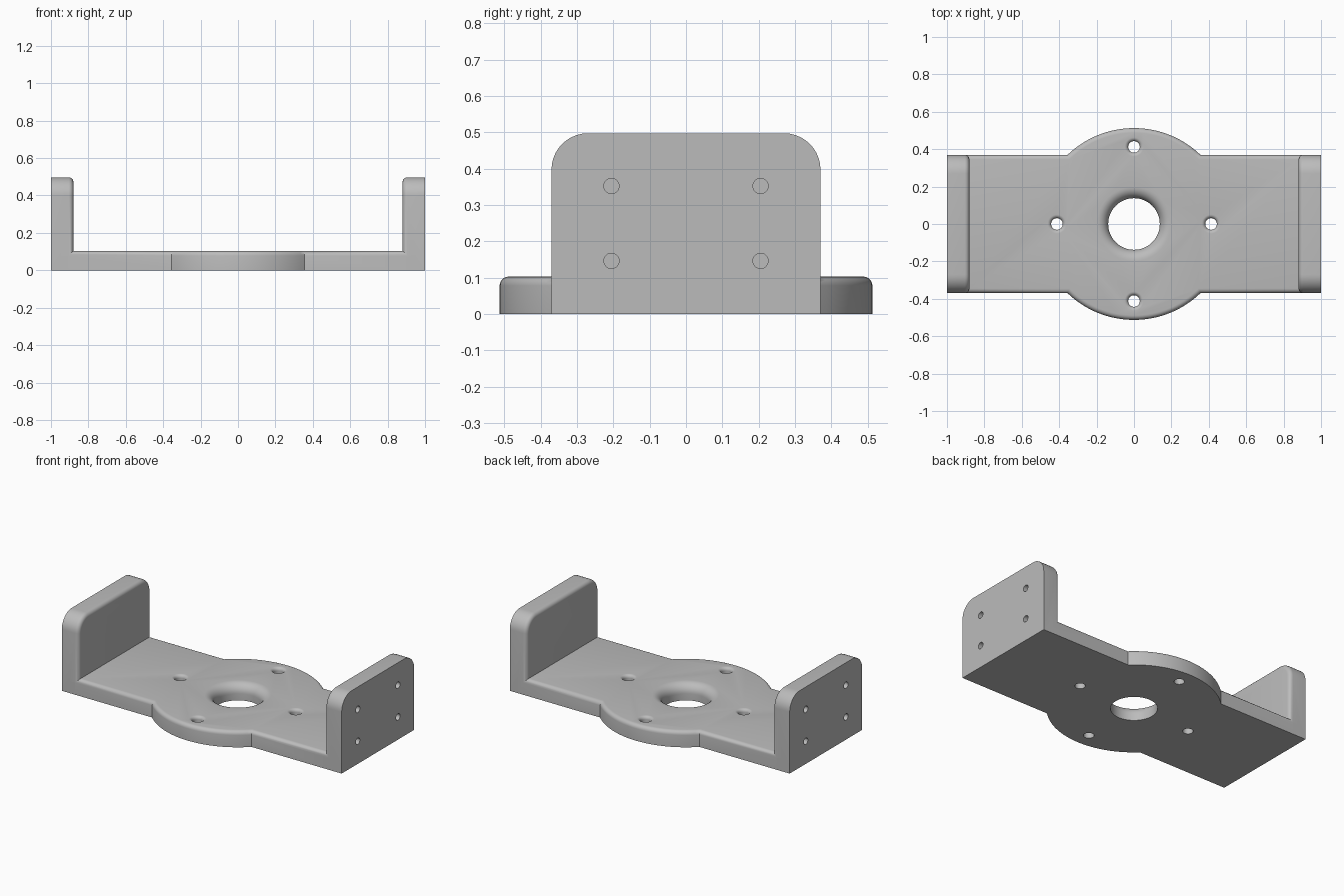
import bpy, bmesh
from math import sin, cos, pi, atan2, hypot, radians
from mathutils import Matrix

cube = bpy.data.objects.get("Cube")
if cube:
    bpy.data.objects.remove(cube, do_unlink=True)

HALF_W, THICK, HEIGHT, WALL = 0.37, 0.103, 0.497, 0.12
NECK_X, FILLET = 0.355, 0.025

grey = bpy.data.materials.new("plain grey")
grey.use_nodes = True
colour = (0.5, 0.5, 0.5, 1)
grey.diffuse_color = colour
grey.node_tree.nodes["Principled BSDF"].inputs["Base Color"].default_value = colour


def make_object(name, bm):
    bmesh.ops.recalc_face_normals(bm, faces=bm.faces)
    mesh = bpy.data.meshes.new(name)
    bm.to_mesh(mesh)
    bm.free()
    mesh.materials.append(grey)
    obj = bpy.data.objects.new(name, mesh)
    bpy.context.collection.objects.link(obj)
    return obj


def prism(name, outline, vector, round_edge):
    """Extrude an outline along vector and round the far edges that pass round_edge."""
    bm = bmesh.new()
    face = bm.faces.new([bm.verts.new(p) for p in outline])
    geom = bmesh.ops.extrude_face_region(bm, geom=[face], use_keep_orig=True)["geom"]
    far = [v for v in geom if isinstance(v, bmesh.types.BMVert)]
    bmesh.ops.translate(bm, vec=vector, verts=far)
    bmesh.ops.recalc_face_normals(bm, faces=bm.faces)
    edges = [e for e in geom if isinstance(e, bmesh.types.BMEdge) and round_edge(e)]
    bmesh.ops.bevel(bm, geom=edges, offset=FILLET, segments=5, profile=0.5,
                    affect='EDGES', clamp_overlap=False)
    return make_object(name, bm)


def lathe(bm, profile, matrix, steps):
    """Add a closed turned solid to bm from (radius, height) points."""
    rings = [[bm.verts.new(matrix @ Matrix.Rotation(2 * pi * i / steps, 4, 'Z')
                           @ Matrix.Translation((r, 0, z)).to_translation())
              for i in range(steps)] for r, z in profile]
    for low, high in zip(rings, rings[1:]):
        for i in range(steps):
            j = (i + 1) % steps
            bm.faces.new((low[i], low[j], high[j], high[i]))
    bm.faces.new(rings[0][::-1])
    bm.faces.new(rings[-1])


def hole_profile(r, f, n=8):
    """Through hole with a rounded mouth at the top of the plate."""
    arc = [(r + f - f * cos(a), THICK - f + f * sin(a))
           for a in (pi / 2 * i / n for i in range(n + 1))]
    return [(r, -0.1)] + arc + [(r + f, THICK + 0.1)]


def boolean(target, other, operation):
    mod = target.modifiers.new(operation.lower(), 'BOOLEAN')
    mod.operation, mod.solver, mod.object = operation, 'EXACT', other
    bpy.context.view_layer.objects.active = target
    bpy.ops.object.modifier_apply(modifier=mod.name)
    bpy.data.objects.remove(other, do_unlink=True)


# Base plate with a round middle
radius = hypot(NECK_X, HALF_W)
start = atan2(HALF_W, NECK_X)
END = 0.95
arc = [start + (pi - 2 * start) * i / 32 for i in range(33)]
back = [(END, HALF_W)] + [(radius * cos(a), radius * sin(a)) for a in arc] + [(-END, HALF_W)]
outline = [(x, y, 0) for x, y in back] + [(-x, -y, 0) for x, y in back]
bracket = prism("bracket", outline, (0, 0, THICK),
                lambda e: not all(abs(v.co.x) > END - 0.01 for v in e.verts))

# End walls with rounded upper corners and a softened inner edge
CORNER = 0.1
quarter = [pi / 2 * i / 10 for i in range(11)]
side = [(HALF_W, 0)] + [(HALF_W - CORNER + CORNER * cos(a), HEIGHT - CORNER + CORNER * sin(a))
                        for a in quarter]
profile = side + [(-y, z) for y, z in reversed(side)]
for s, name in ((1, "left_wall"), (-1, "right_wall")):
    wall = prism(name, [(s, y, z) for y, z in profile], (-s * WALL, 0, 0),
                 lambda e: any(v.co.z > 0.01 for v in e.verts))
    boolean(bracket, wall, 'UNION')

# Centre bore, four plate holes and blind screw holes in the walls
bm = bmesh.new()
lathe(bm, hole_profile(0.138, 0.06), Matrix(), 64)
for k in range(4):
    move = Matrix.Rotation(k * pi / 2, 4, 'Z') @ Matrix.Translation((0.412, 0, 0))
    lathe(bm, hole_profile(0.031, 0.02), move, 32)
for s in (1, -1):
    for y in (-0.205, 0.205):
        for z in (0.146, 0.352):
            place = Matrix.Translation((s, y, z)) @ Matrix.Rotation(pi / 2, 4, 'Y')
            lathe(bm, [(0.021, -0.08), (0.021, 0.08)], place, 24)
cutter = make_object("hole_cutter", bm)
cutter.hide_render = True
boolean(bracket, cutter, 'DIFFERENCE')

# Smooth curves, crisp edges
bpy.ops.object.select_all(action='DESELECT')
bracket.select_set(True)
bpy.context.view_layer.objects.active = bracket
bpy.ops.object.shade_smooth_by_angle(angle=radians(30))
